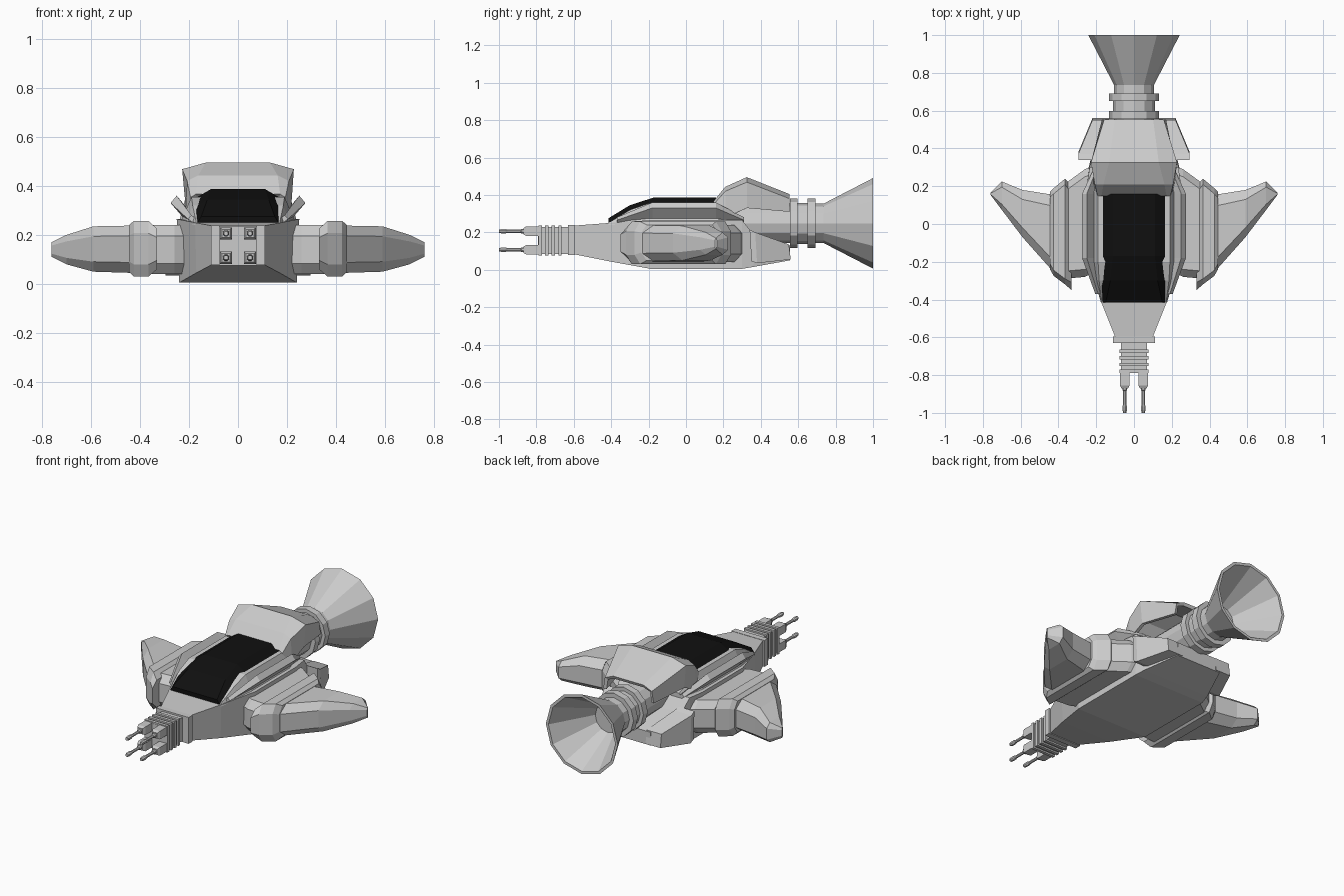
import bpy, bmesh, math
from mathutils import Vector


def finish(name, bm, mirror=False, mat=None):
    bmesh.ops.recalc_face_normals(bm, faces=bm.faces)
    me = bpy.data.meshes.new(name)
    bm.to_mesh(me)
    bm.free()
    ob = bpy.data.objects.new(name, me)
    bpy.context.collection.objects.link(ob)
    if mirror:
        ob.modifiers.new("mirror", 'MIRROR').use_axis[0] = True
    if mat:
        me.materials.append(mat)
    return ob


def loft(name, sections, mirror=False, mat=None, closed=True):
    """Skin a list of equal-length 3D loops."""
    bm = bmesh.new()
    rings = [[bm.verts.new(p) for p in s] for s in sections]
    n = len(rings[0])
    for a, b in zip(rings, rings[1:]):
        for i in range(n if closed else n - 1):
            j = (i + 1) % n
            bm.faces.new((a[i], a[j], b[j], b[i]))
    if closed:
        bm.faces.new(rings[0])
        bm.faces.new(rings[-1])
    return finish(name, bm, mirror, mat)


def sym(y, half):
    """Loop at y from right-half (x, z) points, mirrored across x = 0."""
    return [(x, y, z) for x, z in half] + [(-x, y, z) for x, z in reversed(half)]


def box(name, x0, x1, y0, y1, z0, z1, mirror=False):
    return loft(name, [[(x0, y, z0), (x1, y, z0), (x1, y, z1), (x0, y, z1)] for y in (y0, y1)], mirror)


def lathe(name, profile, cx, cz, sides, turn=0.0, mirror=False):
    """Turn (y, radius) points about an axis running along y."""
    secs = []
    for y, r in profile:
        angs = [turn + 2 * math.pi * i / sides for i in range(sides)]
        secs.append([(cx + r * math.cos(a), y, cz + r * math.sin(a)) for a in angs])
    return loft(name, secs, mirror)


black = bpy.data.materials.new("canopy_black")
black.diffuse_color = (0.005, 0.005, 0.005, 1)

# Lower hull: y, bottom half width, bottom z, top half width, top z
hull = [(-0.61, 0.095, 0.085, 0.095, 0.235), (-0.41, 0.17, 0.045, 0.175, 0.25),
        (-0.19, 0.24, 0.005, 0.25, 0.265), (0.2, 0.24, 0.005, 0.25, 0.265),
        (0.3, 0.24, 0.005, 0.235, 0.265), (0.36, 0.225, 0.015, 0.22, 0.19),
        (0.555, 0.15, 0.05, 0.15, 0.13)]
loft("hull", [sym(y, [(wb, zb), (wt, zt)]) for y, wb, zb, wt, zt in hull])

# Cockpit body under the glass
body = [(-0.415, 0.175, 0.24, 0.17, 0.25), (-0.3, 0.21, 0.25, 0.185, 0.32),
        (-0.2, 0.235, 0.25, 0.19, 0.355), (0.17, 0.235, 0.25, 0.19, 0.355),
        (0.31, 0.22, 0.22, 0.17, 0.28)]
loft("cockpit_body", [sym(y, [(wb, zb), (wt, zt)]) for y, wb, zb, wt, zt in body])

# Black canopy
glass = [(-0.415, 0.165, 0.25, 0.15, 0.275), (-0.3, 0.178, 0.31, 0.125, 0.345),
         (-0.17, 0.182, 0.345, 0.11, 0.387), (0.16, 0.182, 0.345, 0.11, 0.387)]
loft("canopy", [sym(y, [(wb, zb), (wt, zt)]) for y, wb, zb, wt, zt in glass], mat=black)

# Leaning side rails beside the canopy
rail = [(0.19, 0.275), (0.21, 0.255), (0.275, 0.33), (0.25, 0.36)]
low = [(0.175, 0.27), (0.185, 0.25), (0.205, 0.265), (0.19, 0.28)]
ends = [(-0.37, low), (-0.18, rail), (0.16, rail), (0.31, low)]
loft("side_rail", [[(x, y, z) for x, z in s] for y, s in ends], mirror=True)

# Open arched hood over the engine
hood = [(0.155, 0.17, 0.36, 0.185, 0.35, 0.19, 0.30),
        (0.215, 0.16, 0.435, 0.20, 0.415, 0.205, 0.28),
        (0.325, 0.13, 0.485, 0.22, 0.462, 0.205, 0.33),
        (0.55, 0.10, 0.395, 0.15, 0.375, 0.16, 0.31)]
ob = loft("engine_hood", [sym(y, [(wb, zb), (ws, zs), (wt, zt)])
                          for y, wt, zt, ws, zs, wb, zb in hood], closed=False)
sol = ob.modifiers.new("shell", 'SOLIDIFY')
sol.thickness = 0.02
sol.offset = 0

# Engine pipe, rings and hollow bell
lathe("engine", [(0.25, 0.105), (0.555, 0.105), (0.555, 0.132), (0.597, 0.132),
                 (0.597, 0.11), (0.65, 0.11), (0.65, 0.132), (0.692, 0.132),
                 (0.692, 0.105), (0.735, 0.105), (1.0, 0.242), (1.0, 0.225),
                 (0.75, 0.085), (0.75, 0.001)], 0, 0.248, 12)


def wing_ring(x, yf, yr, z0, z1, bev):
    """Bevelled eight-sided wing section across y and z."""
    q = (z1 - z0) * 0.22
    return [(x, yf, z0 + q), (x, yf, z1 - q), (x, yf + bev, z1), (x, yr - bev, z1),
            (x, yr, z1 - q), (x, yr, z0 + q), (x, yr - bev, z0), (x, yf + bev, z0)]


# Wing: root, raised band, blade
loft("wing_root", [wing_ring(0.18, -0.24, 0.32, 0.04, 0.24, 0.04),
                   wing_ring(0.26, -0.28, 0.29, 0.04, 0.24, 0.04),
                   wing_ring(0.37, -0.29, 0.21, 0.04, 0.24, 0.04)], mirror=True)
loft("wing_band", [wing_ring(0.33, -0.35, 0.20, 0.06, 0.225, 0.04),
                   wing_ring(0.365, -0.32, 0.24, 0.03, 0.257, 0.03),
                   wing_ring(0.425, -0.275, 0.19, 0.03, 0.257, 0.03),
                   wing_ring(0.445, -0.24, 0.17, 0.05, 0.24, 0.03)], mirror=True)
loft("wing_blade", [wing_ring(0.43, -0.25, 0.155, 0.045, 0.238, 0.06),
                    wing_ring(0.59, -0.07, 0.18, 0.05, 0.235, 0.05),
                    wing_ring(0.70, 0.075, 0.225, 0.08, 0.20, 0.03),
                    wing_ring(0.76, 0.155, 0.165, 0.11, 0.17, 0.003)], mirror=True)

# Angled pods at the rear corners of the hull
pod = [(0.35, 0.19, 0.295, 0.045, 0.215), (0.38, 0.18, 0.295, 0.035, 0.20),
       (0.56, 0.12, 0.22, 0.055, 0.135)]
loft("rear_pod", [[(x0, y, z0), (x1, y, z0), (x1, y - 0.01, z1), (x0, y - 0.01, z1)]
                  for y, x0, x1, z0, z1 in pod], mirror=True)

# Nose collar and ribbed gun block
box("nose_collar", -0.11, 0.11, -0.63, -0.595, 0.078, 0.238)
box("gun_block", -0.068, 0.068, -0.79, -0.62, 0.085, 0.228)
for i in range(4):
    y = -0.665 - 0.035 * i
    box("gun_rib", -0.077, 0.077, y - 0.018, y, 0.076, 0.237)

# Four gun barrels
for z in (0.107, 0.206):
    lathe("gun_sleeve", [(-0.87, 0.024), (-0.855, 0.035), (-0.78, 0.035)],
          0.049, z, 4, math.pi / 4, mirror=True)
    lathe("gun_barrel", [(-1.0, 0.009), (-0.985, 0.013), (-0.965, 0.013), (-0.955, 0.009),
                         (-0.885, 0.009), (-0.88, 0.014), (-0.86, 0.014)],
          0.049, z, 8, math.pi / 8, mirror=True)
